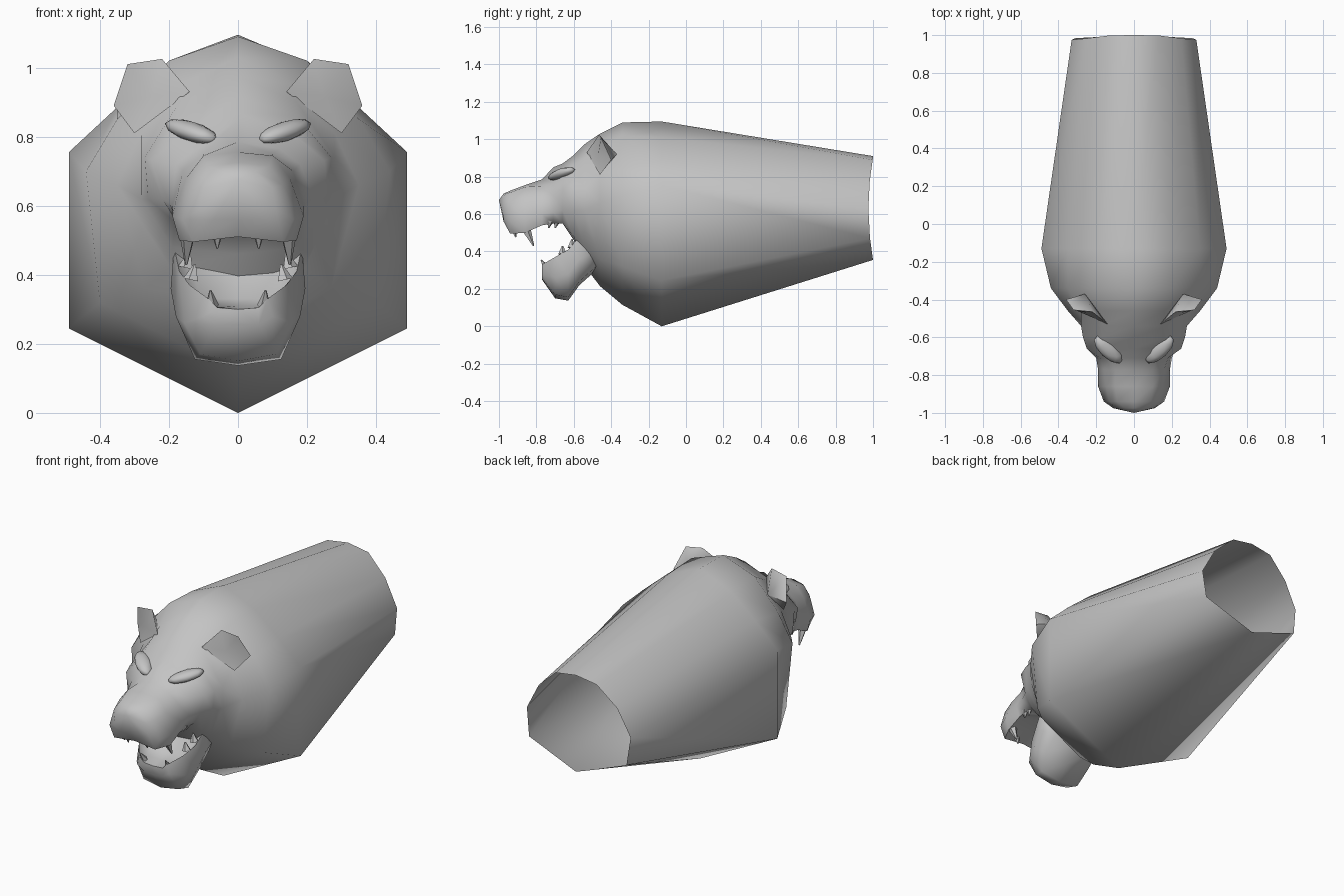
import bpy, bmesh, math
from mathutils import Vector, Matrix

if "Cube" in bpy.data.objects:
    bpy.data.objects.remove(bpy.data.objects["Cube"])

fur = bpy.data.materials.new("plain grey")
fur.diffuse_color = (0.55, 0.55, 0.55, 1)
fur.use_nodes = True
fur.node_tree.nodes["Principled BSDF"].inputs["Base Color"].default_value = fur.diffuse_color


def finish(bm, name, angle=50):
    bmesh.ops.remove_doubles(bm, verts=bm.verts, dist=0.0005)
    bmesh.ops.recalc_face_normals(bm, faces=bm.faces)
    me = bpy.data.meshes.new(name)
    bm.to_mesh(me)
    bm.free()
    ob = bpy.data.objects.new(name, me)
    bpy.context.collection.objects.link(ob)
    me.materials.append(fur)
    bpy.ops.object.select_all(action='DESELECT')
    ob.select_set(True)
    bpy.context.view_layer.objects.active = ob
    bpy.ops.object.shade_smooth_by_angle(angle=math.radians(angle))
    return ob


def loft(name, stations, tip=None, cap_back=False, bend=None):
    """Skin mirrored half sections (x, z), listed bottom centre to top centre."""
    bm = bmesh.new()
    rings = []
    for y, half in stations:
        pts = list(half) + [(-x, z) for x, z in half[-2:0:-1]]
        rings.append([bm.verts.new((x, bend(y, z) if bend else y, z)) for x, z in pts])
    n = len(rings[0])
    for a, b in zip(rings, rings[1:]):
        for i in range(n):
            bm.faces.new((a[i], a[(i + 1) % n], b[(i + 1) % n], b[i]))
    if tip:
        t = bm.verts.new(tip)
        for i in range(n):
            bm.faces.new((rings[-1][i], rings[-1][(i + 1) % n], t))
    else:
        bm.faces.new(rings[-1])
    if cap_back:
        bm.faces.new(rings[0])
    return finish(bm, name, 75)


# Open neck running into the skull
neck = [
    (1.00, [(0, .355), (.31, .47), (.33, .63), (.25, .78), (.13, .89), (0, .91)]),
    (-.13, [(0, .0), (.49, .245), (.49, .755), (.35, .885), (.2, 1.01), (0, 1.095)]),
    (-.34, [(0, .115), (.40, .32), (.44, .70), (.35, .85), (.2, 1.02), (0, 1.09)]),
    (-.46, [(0, .215), (.27, .36), (.35, .66), (.28, .81), (.17, .95), (0, 1.03)]),
    (-.54, [(0, .32), (.195, .42), (.28, .62), (.28, .74), (.17, .90), (0, .975)]),
]
# Skull, cheekbones, eye hollows and muzzle
muzzle = [
    (-.60, [(0, .46), (.19, .48), (.26, .62), (.27, .74), (.17, .86), (0, .915)]),
    (-.66, [(0, .56), (.18, .55), (.22, .62), (.25, .73), (.17, .80), (0, .87)]),
    (-.71, [(0, .57), (.175, .55), (.20, .61), (.18, .72), (.12, .765), (0, .85)]),
    (-.77, [(0, .57), (.17, .54), (.19, .60), (.16, .70), (.10, .75), (0, .785)]),
    (-.86, [(0, .55), (.17, .50), (.19, .57), (.15, .68), (.10, .745), (0, .755)]),
    (-.94, [(0, .51), (.13, .495), (.16, .56), (.13, .66), (.09, .715), (0, .725)]),
    (-.975, [(0, .56), (.07, .56), (.11, .59), (.10, .65), (.05, .70), (0, .71)]),
]
loft("head_and_neck", neck + muzzle, tip=(0, -1, .675),
     bend=lambda y, z: .975 + .025 * min(1, ((z - .63) / .27) ** 2) if y == 1 else y)

# Lower jaw with a sunken mouth floor
loft("lower_jaw", [
    (-.48, [(0, .30), (.15, .32), (.19, .40), (.17, .50), (.12, .48), (0, .48)]),
    (-.57, [(0, .22), (.15, .24), (.195, .36), (.185, .48), (.13, .41), (0, .40)]),
    (-.63, [(0, .137), (.125, .155), (.18, .28), (.17, .41), (.11, .33), (0, .33)]),
    (-.70, [(0, .15), (.11, .17), (.155, .26), (.14, .37), (.09, .31), (0, .31)]),
    (-.77, [(0, .25), (.06, .255), (.10, .28), (.085, .33), (.06, .305), (0, .30)]),
], cap_back=True)


# Cupped ears: a rim joined to a hollow in front and a bulge behind
def ear(name, s):
    bm = bmesh.new()
    rim = [(.14, -.53, .93), (.22, -.465, 1.025), (.32, -.455, 1.01),
           (.36, -.40, .89), (.30, -.46, .81)]
    rv = [bm.verts.new((s * x, y, z)) for x, y, z in rim]
    for tip in [(.25, -.47, .915), (.26, -.37, .92)]:
        c = bm.verts.new((s * tip[0], tip[1], tip[2]))
        for i in range(5):
            bm.faces.new((rv[i], rv[(i + 1) % 5], c))
    finish(bm, name, 60)


# Brow ridges: flattened ellipsoids slanting down to the nose bridge
def brow(name, s):
    bm = bmesh.new()
    bmesh.ops.create_icosphere(bm, subdivisions=2, radius=1)
    m = (Matrix.Translation((s * .135, -.665, .815)) @ Matrix.Rotation(s * .75, 4, 'Z')
         @ Matrix.Rotation(s * -.25, 4, 'Y') @ Matrix.Diagonal((.10, .045, .028, 1)))
    bm.transform(m)
    finish(bm, name, 60)


# Teeth: low-sided spikes
def tooth(name, base, tip, r):
    bm = bmesh.new()
    base, tip = Vector(base), Vector(tip)
    d = tip - base
    bmesh.ops.create_cone(bm, cap_ends=True, segments=5, radius1=r, radius2=r * .15,
                          depth=d.length)
    rot = d.to_track_quat('Z', 'Y')
    for v in bm.verts:
        v.co = rot @ v.co + (base + tip) / 2
    finish(bm, name, 30)


for side, s in (("right", 1), ("left", -1)):
    ear(side + "_ear", s)
    brow(side + "_brow", s)
    tooth(side + "_upper_canine", (s * .145, -.86, .53), (s * .15, -.815, .43), .028)
    tooth(side + "_lower_canine", (s * .075, -.745, .31), (s * .08, -.775, .355), .02)
    tooth(side + "_incisor", (s * .06, -.92, .515), (s * .06, -.91, .475), .016)
    for i in range(2):
        tooth(f"{side}_upper_molar_{i}", (s * .165, -.69 - .035 * i, .565),
              (s * .16, -.70 - .035 * i, .525), .02)
        tooth(f"{side}_lower_molar_{i}", (s * (.15 - .015 * i), -.61 - .05 * i, .42 - .035 * i),
              (s * (.14 - .015 * i), -.61 - .05 * i, .465 - .035 * i), .024)
